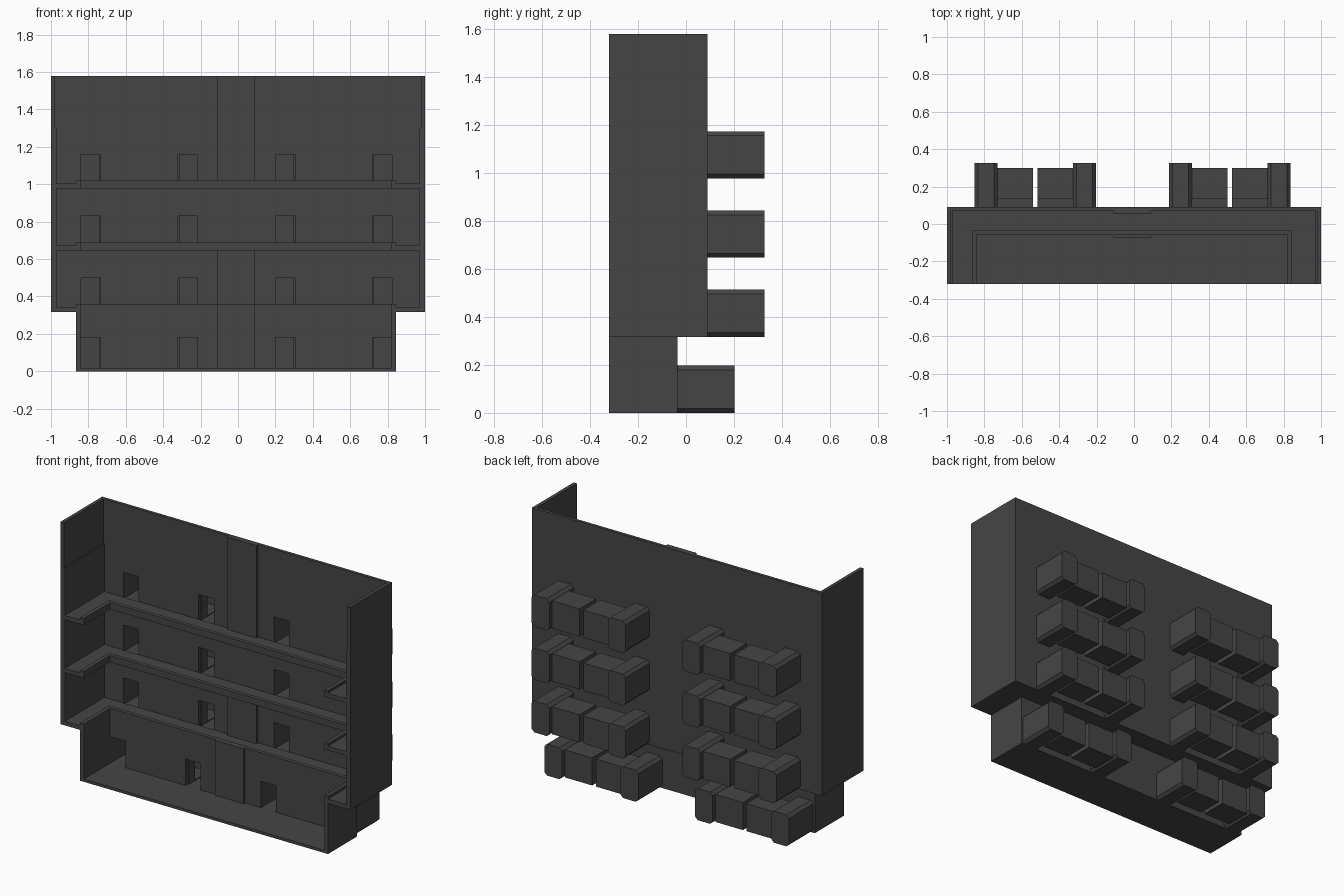
import bpy, bmesh

if "Cube" in bpy.data.objects:
    bpy.data.objects.remove(bpy.data.objects["Cube"])

mat = bpy.data.materials.new("charcoal")
mat.diffuse_color = (0.06, 0.06, 0.06, 1)
mat.use_nodes = True
mat.node_tree.nodes["Principled BSDF"].inputs["Base Color"].default_value = mat.diffuse_color


def boxes(name, specs):
    """One object out of (x0, x1, y0, y1, z0, z1) boxes."""
    bm = bmesh.new()
    for x0, x1, y0, y1, z0, z1 in specs:
        vs = bmesh.ops.create_cube(bm, size=1)["verts"]
        for v in vs:
            v.co = (x1 if v.co.x > 0 else x0, y1 if v.co.y > 0 else y0, z1 if v.co.z > 0 else z0)
    me = bpy.data.meshes.new(name)
    bm.to_mesh(me)
    bm.free()
    me.materials.append(mat)
    ob = bpy.data.objects.new(name, me)
    bpy.context.collection.objects.link(ob)
    return ob


def cut(ob, specs):
    """Subtract each group of disjoint boxes and bake the result."""
    for group in specs:
        cutter = boxes("cutter", group)
        cutter.hide_render = True
        mod = ob.modifiers.new("cut", "BOOLEAN")
        mod.operation, mod.solver, mod.object = "DIFFERENCE", "EXACT", cutter
        bpy.context.view_layer.update()
        dg = bpy.context.evaluated_depsgraph_get()
        me = bpy.data.meshes.new_from_object(ob.evaluated_get(dg))
        ob.modifiers.clear()
        ob.data = me
        bpy.data.objects.remove(cutter)


FRONT = -0.32
CENTRES = (-0.528, 0.512)             # centres of the two alcove groups
LEVELS = (0.317, 0.647, 0.977)        # upper floor bases
LX0, LX1 = -0.865, 0.845              # lower storey width


def doors(y0, y1, levels):
    out = []
    for z in levels:
        for c in CENTRES:
            for s in (-1, 1):
                a, b = sorted((c + s * 0.208, c + s * 0.312))
                out.append((a, b, y0, y1, z + 0.017, z + 0.182))
    return out


# back walls with door openings
upper = boxes("upper_back_wall", [(-1, 1, 0.07, 0.09, 0.317, 1.58)])
cut(upper, [doors(0.0, 0.2, LEVELS)])
lower = boxes("lower_back_wall", [(LX0, LX1, -0.06, -0.035, 0, 0.36)])
cut(lower, [doors(-0.2, 0.05, [0])])

# side walls, slightly thicker beneath z = 1.3
boxes("upper_side_walls", [(-1, -0.978, FRONT, 0.07, 0.317, 1.58), (0.978, 1, FRONT, 0.07, 0.317, 1.58)])
boxes("side_wall_liners", [(-0.978, -0.971, FRONT, 0.07, 0.34, 1.3), (0.971, 0.978, FRONT, 0.07, 0.34, 1.3)])
boxes("lower_side_walls", [(LX0, LX0 + 0.025, FRONT, -0.06, 0, 0.36), (LX1 - 0.025, LX1, FRONT, -0.06, 0, 0.36)])
boxes("ground_floor", [(LX0 + 0.025, LX1 - 0.025, FRONT, -0.06, 0, 0.017)])

# U-shaped walkways with a raised rim around the central void
for z in LEVELS:
    boxes("walkway", [(-0.978, LX0, FRONT, 0.07, z, z + 0.026),
                      (LX1, 0.978, FRONT, 0.07, z, z + 0.026),
                      (LX0, LX1, -0.035, 0.07, z, z + 0.026)])
    if z > LEVELS[0]:
        boxes("walkway_rim", [(LX0, LX0 + 0.025, FRONT, -0.035, z, z + 0.042),
                              (LX1 - 0.025, LX1, FRONT, -0.035, z, z + 0.042),
                              (LX0 + 0.025, LX1 - 0.025, -0.06, -0.035, z, z + 0.042)])

# shallow central panels
boxes("centre_panel", [(-0.11, 0.09, 0.053, 0.07, 1.003, 1.58),
                       (-0.11, 0.09, 0.053, 0.07, 0.343, 0.647),
                       (-0.11, 0.09, -0.072, -0.06, 0.017, 0.36)])

# alcove: chamfered hollow end block plus a hollow inner block
end = boxes("alcove_end", [(0.202, 0.324, 0, 0.237, 0, 0.197)])
bm = bmesh.new()
bm.from_mesh(end.data)
edges = [e for e in bm.edges if abs(e.verts[0].co.y - e.verts[1].co.y) > 0.1]
bmesh.ops.bevel(bm, geom=edges, offset=0.018, segments=1, affect="EDGES")
bm.to_mesh(end.data)
bm.free()
cut(end, [[(0.214, 0.312, -0.05, 0.222, 0.017, 0.182)],
          [(0.15, 0.25, 0.06, 0.195, 0.022, 0.165)]])
inner = boxes("alcove_inner", [(0.013, 0.202, 0.045, 0.21, 0.006, 0.178)])
cut(inner, [[(0.026, 0.25, 0.06, 0.195, 0.022, 0.165)]])


def mirrored(me):
    m = me.copy()
    bm = bmesh.new()
    bm.from_mesh(m)
    for v in bm.verts:
        v.co.x *= -1
    bmesh.ops.reverse_faces(bm, faces=bm.faces[:])
    bm.to_mesh(m)
    bm.free()
    return m


# repeat the alcoves on every level
for src in (end, inner):
    for me in (src.data, mirrored(src.data)):
        for c in CENTRES:
            for y, z in [(-0.035, 0)] + [(0.09, l) for l in LEVELS]:
                ob = bpy.data.objects.new(src.name.split(".")[0], me)
                ob.location = (c, y, z)
                bpy.context.collection.objects.link(ob)
    bpy.data.objects.remove(src)
